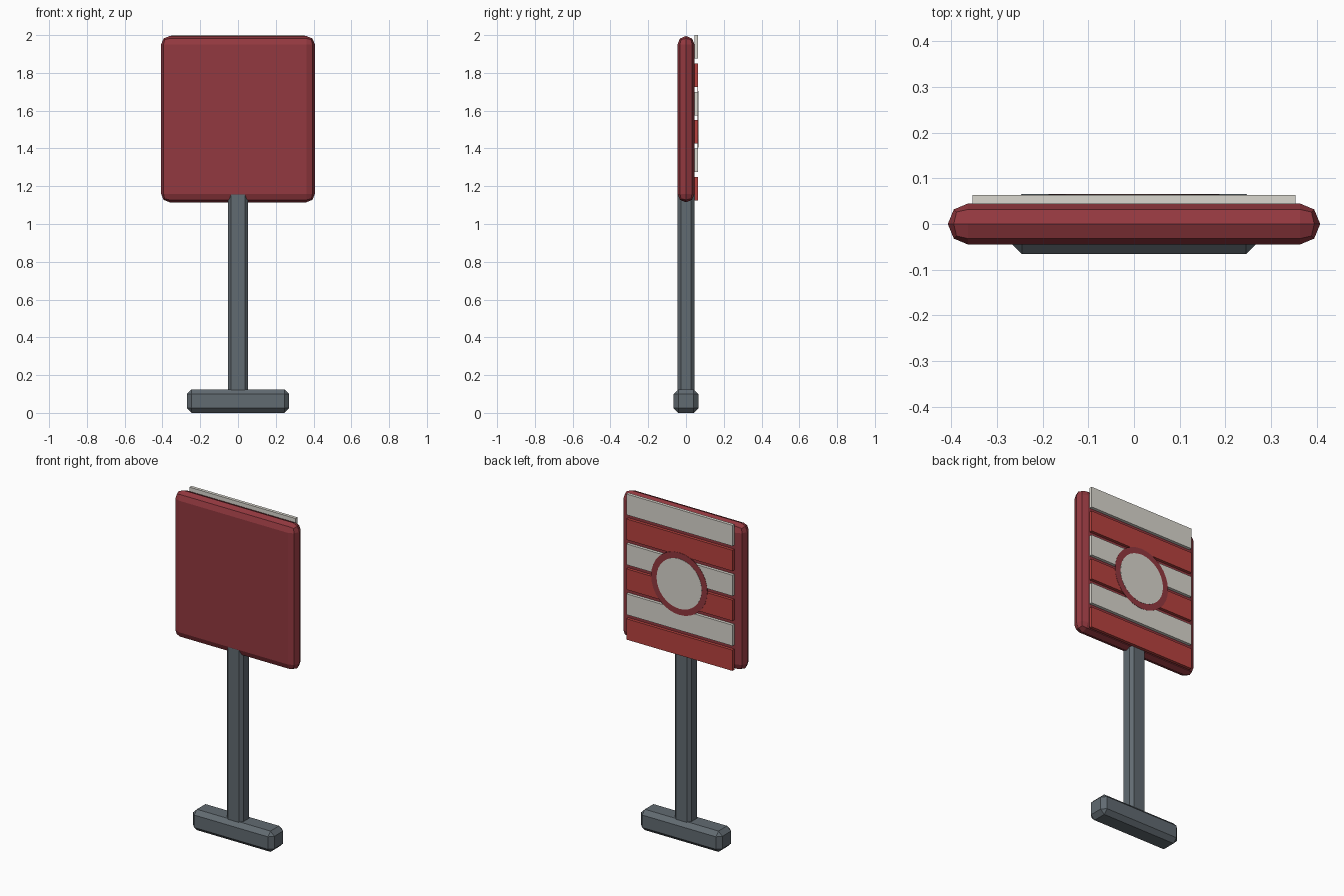
import bpy, math

if "Cube" in bpy.data.objects:
    bpy.data.objects.remove(bpy.data.objects["Cube"])


def material(name, rgb):
    m = bpy.data.materials.new(name)
    m.diffuse_color = (*rgb, 1)
    m.use_nodes = True
    m.node_tree.nodes["Principled BSDF"].inputs["Base Color"].default_value = m.diffuse_color
    return m


METAL = material("blue_grey_metal", (0.12, 0.145, 0.165))
DARK_RED = material("dark_red", (0.29, 0.04, 0.05))
RED = material("red", (0.48, 0.055, 0.05))
CREAM = material("cream", (0.70, 0.68, 0.62))


def box(name, lo, hi, mat, bevel=0, segments=1):
    bpy.ops.mesh.primitive_cube_add(size=1, location=[(a + b) / 2 for a, b in zip(lo, hi)])
    ob = bpy.context.object
    ob.name = name
    ob.scale = [b - a for a, b in zip(lo, hi)]
    bpy.ops.object.transform_apply(location=False, rotation=False, scale=True)
    ob.data.materials.append(mat)
    if bevel:
        mod = ob.modifiers.new("bevel", "BEVEL")
        mod.width = bevel
        mod.segments = segments
        mod.limit_method = 'ANGLE'
    return ob


def disc(name, radius, y0, y1, z, mat):
    bpy.ops.mesh.primitive_cylinder_add(vertices=32, radius=radius, depth=y1 - y0,
                                        location=(0, (y0 + y1) / 2, z),
                                        rotation=(math.pi / 2, 0, 0))
    ob = bpy.context.object
    ob.name = name
    ob.data.materials.append(mat)


# Stand: chamfered foot and post
box("foot", (-0.27, -0.066, 0), (0.27, 0.066, 0.125), METAL, 0.025)
box("post", (-0.054, -0.044, 0.06), (0.054, 0.044, 1.20), METAL, 0.018)

# Rounded board
box("board", (-0.407, -0.045, 1.115), (0.407, 0.045, 1.995), DARK_RED, 0.0445, 2)

# Alternating slats on the back face
for i in range(6):
    top = 2.0 - 0.15 * i
    box(f"slat_{i + 1}", (-0.353, 0.044, top - 0.125), (0.353, 0.063, top),
        RED if i % 2 else CREAM)

# Round target in the middle of the slats
disc("target_rim", 0.187, 0.0615, 0.0643, 1.555, DARK_RED)
disc("target_centre", 0.15, 0.063, 0.0656, 1.555, CREAM)
